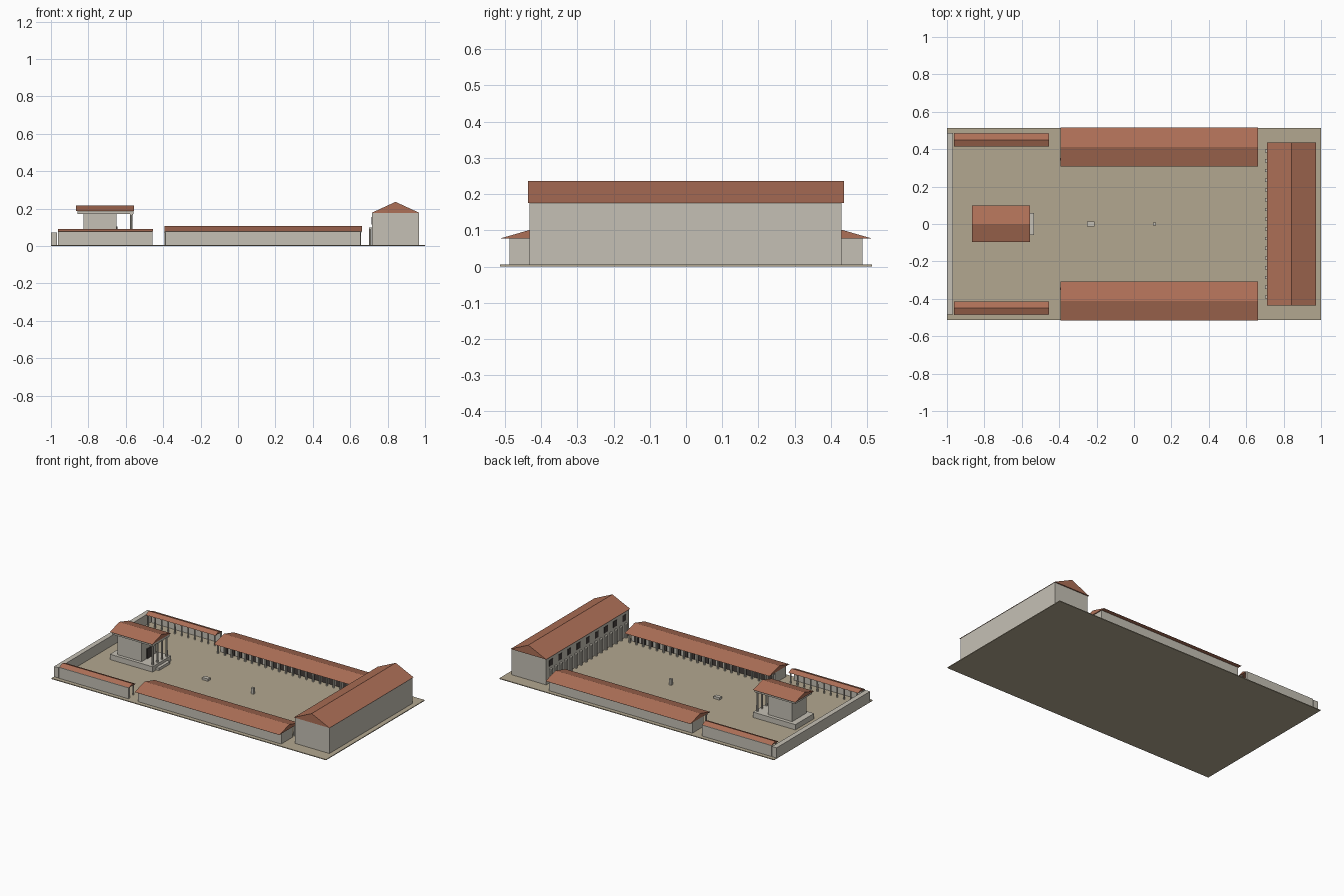
import bpy, bmesh, math
from mathutils import Matrix

if "Cube" in bpy.data.objects:
    bpy.data.objects.remove(bpy.data.objects["Cube"])


def mat(name, rgb):
    m = bpy.data.materials.new(name)
    m.diffuse_color = (*rgb, 1)
    m.use_nodes = True
    m.node_tree.nodes["Principled BSDF"].inputs["Base Color"].default_value = m.diffuse_color
    return m


EARTH = mat("earth", (0.45, 0.39, 0.28))
STONE = mat("stone", (0.56, 0.53, 0.46))
TILE = mat("tile", (0.42, 0.16, 0.095))
DARK = mat("dark", (0.06, 0.05, 0.045))
G = 0.005  # top of the paving


def finish(name, bm, material):
    bmesh.ops.recalc_face_normals(bm, faces=bm.faces)
    me = bpy.data.meshes.new(name)
    bm.to_mesh(me)
    bm.free()
    ob = bpy.data.objects.new(name, me)
    me.materials.append(material)
    bpy.context.collection.objects.link(ob)
    return ob


def add_box(bm, x0, x1, y0, y1, z0, z1):
    m = Matrix.Translation(((x0 + x1) / 2, (y0 + y1) / 2, (z0 + z1) / 2))
    bmesh.ops.create_cube(bm, size=1, matrix=m @ Matrix.Diagonal((x1 - x0, y1 - y0, z1 - z0, 1)))


def boxes(name, material, *dims):
    bm = bmesh.new()
    for d in dims:
        add_box(bm, *d)
    return finish(name, bm, material)


def roof(name, x0, x1, y0, y1, z0, z1, along_x=True):
    """Triangular prism with its ridge along x or y."""
    bm = bmesh.new()
    if along_x:
        ym = (y0 + y1) / 2
        pts = [(x0, y0, z0), (x0, y1, z0), (x0, ym, z1)]
        step = (x1 - x0, 0, 0)
    else:
        xm = (x0 + x1) / 2
        pts = [(x0, y0, z0), (x1, y0, z0), (xm, y0, z1)]
        step = (0, y1 - y0, 0)
    face = bm.faces.new([bm.verts.new(p) for p in pts])
    ext = bmesh.ops.extrude_face_region(bm, geom=[face], use_keep_orig=True)
    bmesh.ops.translate(bm, vec=step, verts=[v for v in ext["geom"] if isinstance(v, bmesh.types.BMVert)])
    return finish(name, bm, TILE)


def columns(name, spots, r, z0, z1):
    """Eight-sided shafts with small square capitals."""
    bm = bmesh.new()
    for x, y in spots:
        bmesh.ops.create_cone(bm, cap_ends=True, segments=8, radius1=r, radius2=r * 0.9, depth=z1 - z0,
                              matrix=Matrix.Translation((x, y, (z0 + z1) / 2)))
        add_box(bm, x - r * 1.2, x + r * 1.2, y - r * 1.2, y + r * 1.2, z1 - 0.006, z1)
    return finish(name, bm, STONE)


def spread(a, b, n):
    return [a + (b - a) * i / (n - 1) for i in range(n)]


# paved ground and west wall
boxes("ground", EARTH, (-1, 1, -0.513, 0.513, 0, G))
boxes("west_wall", STONE, (-1, -0.967, -0.485, 0.487, G, 0.072))

# large hall on the east side
boxes("hall_walls", STONE, (0.717, 0.968, -0.432, 0.43, G, 0.176))
roof("hall_roof", 0.712, 0.972, -0.437, 0.437, 0.176, 0.236, along_x=False)
columns("hall_columns", [(0.708, y) for y in spread(-0.39, 0.39, 16)], 0.007, G, 0.098)
boxes("hall_windows", DARK, *[(0.715, 0.719, y - 0.018, y + 0.018, 0.115, 0.155) for y in spread(-0.38, 0.38, 9)])

# long colonnaded wings and small porticoes, one pair per side
for side, s in (("north", 1), ("south", -1)):
    def band(x0, x1, a, b, z0, z1):
        return (x0, x1, min(a * s, b * s), max(a * s, b * s), z0, z1)

    boxes(side + "_wing_rooms", STONE, band(-0.388, 0.656, 0.372, 0.487, G, 0.077))
    boxes(side + "_wing_doors", DARK,
          *[band(x - 0.016, x + 0.016, 0.370, 0.374, G, 0.062) for x in spread(-0.35, 0.62, 20)])
    columns(side + "_wing_columns", [(x, 0.346 * s) for x in spread(-0.387, 0.652, 22)], 0.0065, G, 0.077)
    roof(*((side + "_wing_roof",) + band(-0.392, 0.662, 0.307, 0.515, 0.077, 0.107)))

    boxes(side + "_portico_wall", STONE, band(-0.962, -0.457, 0.472, 0.487, G, 0.077))
    columns(side + "_portico_columns", [(x, 0.425 * s) for x in spread(-0.95, -0.466, 11)], 0.005, G, 0.077)
    roof(*((side + "_portico_roof",) + band(-0.963, -0.455, 0.414, 0.483, 0.077, 0.091)))

# temple at the west end
boxes("temple_podium", STONE, (-0.865, -0.555, -0.096, 0.098, G, 0.04))
boxes("temple_step", STONE, (-0.555, -0.535, -0.058, 0.058, G, 0.022))
boxes("temple_chamber", STONE, (-0.825, -0.65, -0.075, 0.075, 0.04, 0.17))
boxes("temple_door", DARK, (-0.651, -0.645, -0.022, 0.022, 0.04, 0.105))
columns("temple_columns", [(-0.57, y) for y in spread(-0.072, 0.072, 4)], 0.007, 0.04, 0.172)
boxes("temple_beam", STONE, (-0.857, -0.56, -0.088, 0.09, 0.17, 0.186))
roof("temple_roof", -0.865, -0.557, -0.097, 0.099, 0.186, 0.216)

# altar and pillar in the court
boxes("altar", STONE, (-0.252, -0.21, -0.013, 0.013, G, 0.02))
boxes("pillar", STONE, (0.102, 0.118, -0.008, 0.008, G, 0.045))
